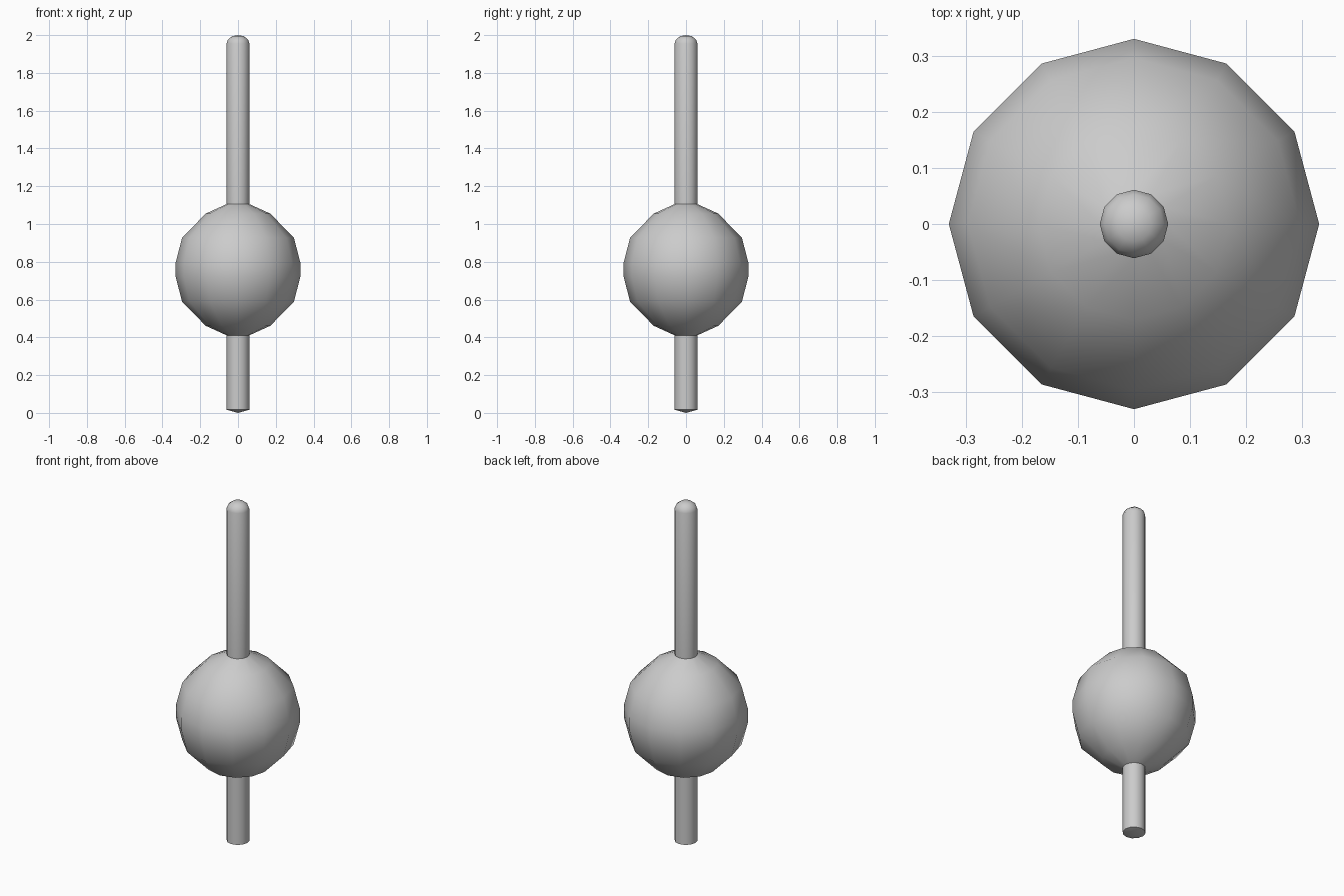
import bpy, bmesh, math

if "Cube" in bpy.data.objects:
    bpy.data.objects.remove(bpy.data.objects["Cube"])

SIDES = 12


def lathe(name, profile, angle):
    """Turn a (radius, z) profile about z; radius 0 closes to a point."""
    bm = bmesh.new()
    rings = []
    for r, z in profile:
        if r == 0:
            rings.append([bm.verts.new((0, 0, z))] * SIDES)
        else:
            rings.append([bm.verts.new((r * math.cos(math.tau * i / SIDES),
                                        r * math.sin(math.tau * i / SIDES), z))
                          for i in range(SIDES)])
    for a, b in zip(rings, rings[1:]):
        for i in range(SIDES):
            j = (i + 1) % SIDES
            bm.faces.new(list(dict.fromkeys((a[i], a[j], b[j], b[i]))))
    bmesh.ops.recalc_face_normals(bm, faces=bm.faces)
    mesh = bpy.data.meshes.new(name)
    bm.to_mesh(mesh)
    bm.free()
    ob = bpy.data.objects.new(name, mesh)
    bpy.context.collection.objects.link(ob)
    bpy.ops.object.select_all(action='DESELECT')
    ob.select_set(True)
    bpy.context.view_layer.objects.active = ob
    bpy.ops.object.shade_smooth_by_angle(angle=math.radians(angle))
    return ob


ROD = 0.061
MID = 0.758

# Ball: mirrored half profile, with a narrow upright band at the middle
half = [(0.33, 0.038), (0.296, 0.169), (0.171, 0.297), (ROD, 0.347)]
lathe("ball", [(r, MID - h) for r, h in reversed(half)]
      + [(r, MID + h) for r, h in half], 50)

# Upper rod with a rounded tip
lathe("upper_rod", [(ROD, MID + 0.347), (ROD, 1.955), (0.053, 1.977),
                    (0.031, 1.994), (0, 2.0)], 50)

# Lower rod with a shallow pointed end
lathe("lower_rod", [(0, 0), (ROD, 0.017), (ROD, MID - 0.347)], 50)
